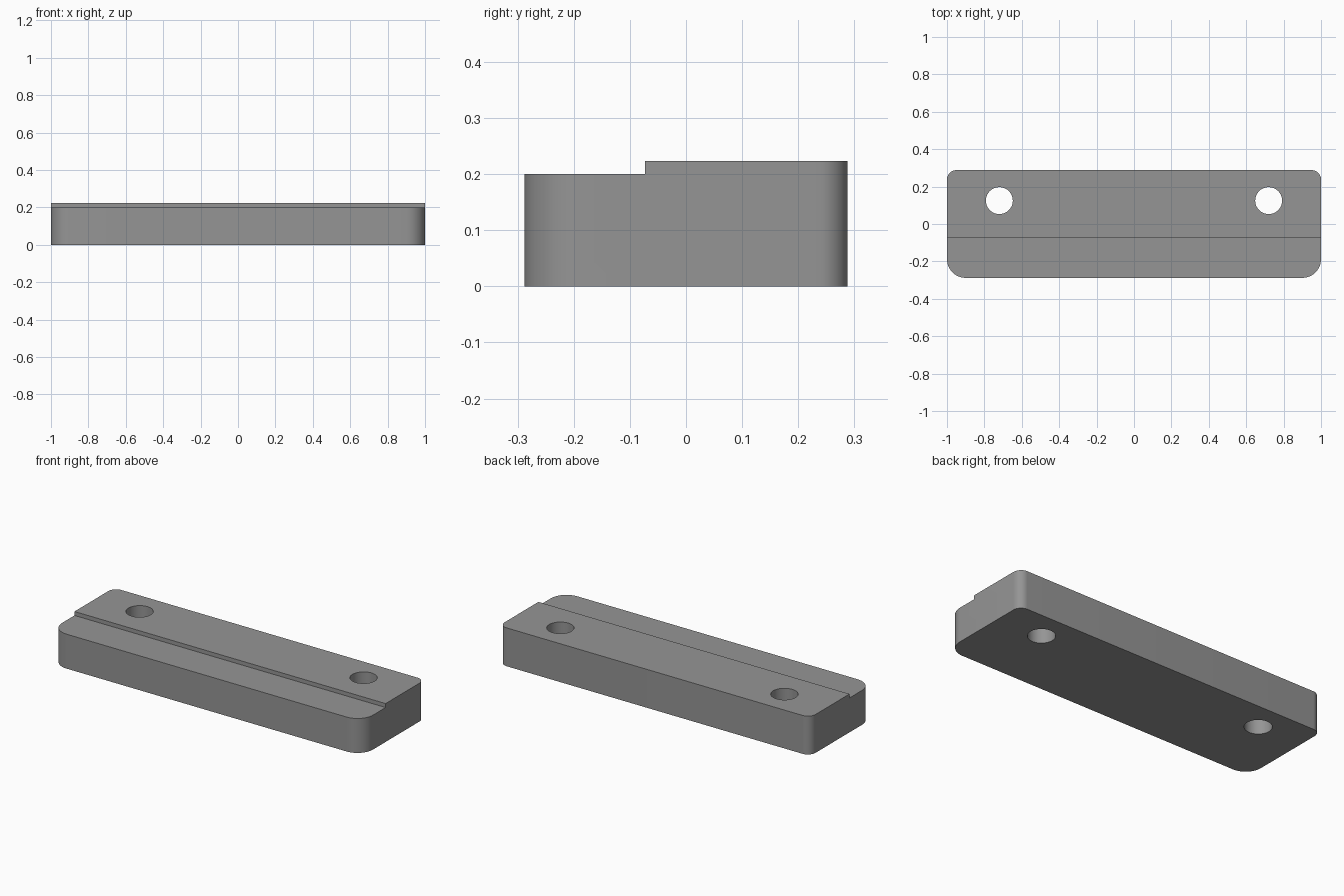
import bpy, bmesh, math

if "Cube" in bpy.data.objects:
    bpy.data.objects.remove(bpy.data.objects["Cube"])

W, D = 1.0, 0.288            # half width and half depth
LOW, HIGH = 0.2, 0.223       # front ledge and rear deck heights
STEP_Y = -0.073

gray = bpy.data.materials.new("mid_gray")
gray.diffuse_color = (0.3, 0.3, 0.3, 1)
gray.use_nodes = True
gray.node_tree.nodes["Principled BSDF"].inputs["Base Color"].default_value = gray.diffuse_color


def prism(name, outline, z0, z1):
    """Extrude a flat outline from z0 to z1."""
    bm = bmesh.new()
    face = bm.faces.new([bm.verts.new((x, y, z0)) for x, y in outline])
    ext = bmesh.ops.extrude_face_region(bm, geom=[face])["geom"]
    top = [v for v in ext if isinstance(v, bmesh.types.BMVert)]
    bmesh.ops.translate(bm, verts=top, vec=(0, 0, z1 - z0))
    bmesh.ops.recalc_face_normals(bm, faces=bm.faces)
    mesh = bpy.data.meshes.new(name)
    bm.to_mesh(mesh)
    bm.free()
    mesh.materials.append(gray)
    obj = bpy.data.objects.new(name, mesh)
    bpy.context.collection.objects.link(obj)
    return obj


def arc(cx, cy, r, a0, a1, n):
    return [(cx + r * math.cos(math.radians(a0 + (a1 - a0) * i / n)),
             cy + r * math.sin(math.radians(a0 + (a1 - a0) * i / n))) for i in range(n + 1)]


# Block with large front and small rear corner rounds
outline = []
for sx, sy, r, a in ((1, 1, 0.05, 0), (-1, 1, 0.05, 90), (-1, -1, 0.1, 180), (1, -1, 0.1, 270)):
    outline += arc(sx * (W - r), sy * (D - r), r, a, a + 90, 12)
block = prism("mounting_block", outline, 0, HIGH)

# Cutters: front ledge and two through holes
cutters = [prism("ledge_cutter", [(-1.2, -0.5), (1.2, -0.5), (1.2, STEP_Y), (-1.2, STEP_Y)], LOW, 0.4)]
for side, x in (("left", -0.72), ("right", 0.72)):
    cutters.append(prism(side + "_hole_cutter", arc(x, 0.125, 0.072, 0, 360, 48)[:-1], -0.1, 0.4))

bpy.context.view_layer.objects.active = block
block.select_set(True)
for cutter in cutters:
    mod = block.modifiers.new(cutter.name, 'BOOLEAN')
    mod.operation = 'DIFFERENCE'
    mod.solver = 'EXACT'
    mod.object = cutter
    bpy.ops.object.modifier_apply(modifier=mod.name)
for cutter in cutters:
    bpy.data.objects.remove(cutter)

# Smooth rounds and bores, crisp rims
bpy.ops.object.select_all(action='DESELECT')
block.select_set(True)
bpy.ops.object.shade_smooth_by_angle(angle=math.radians(30))
